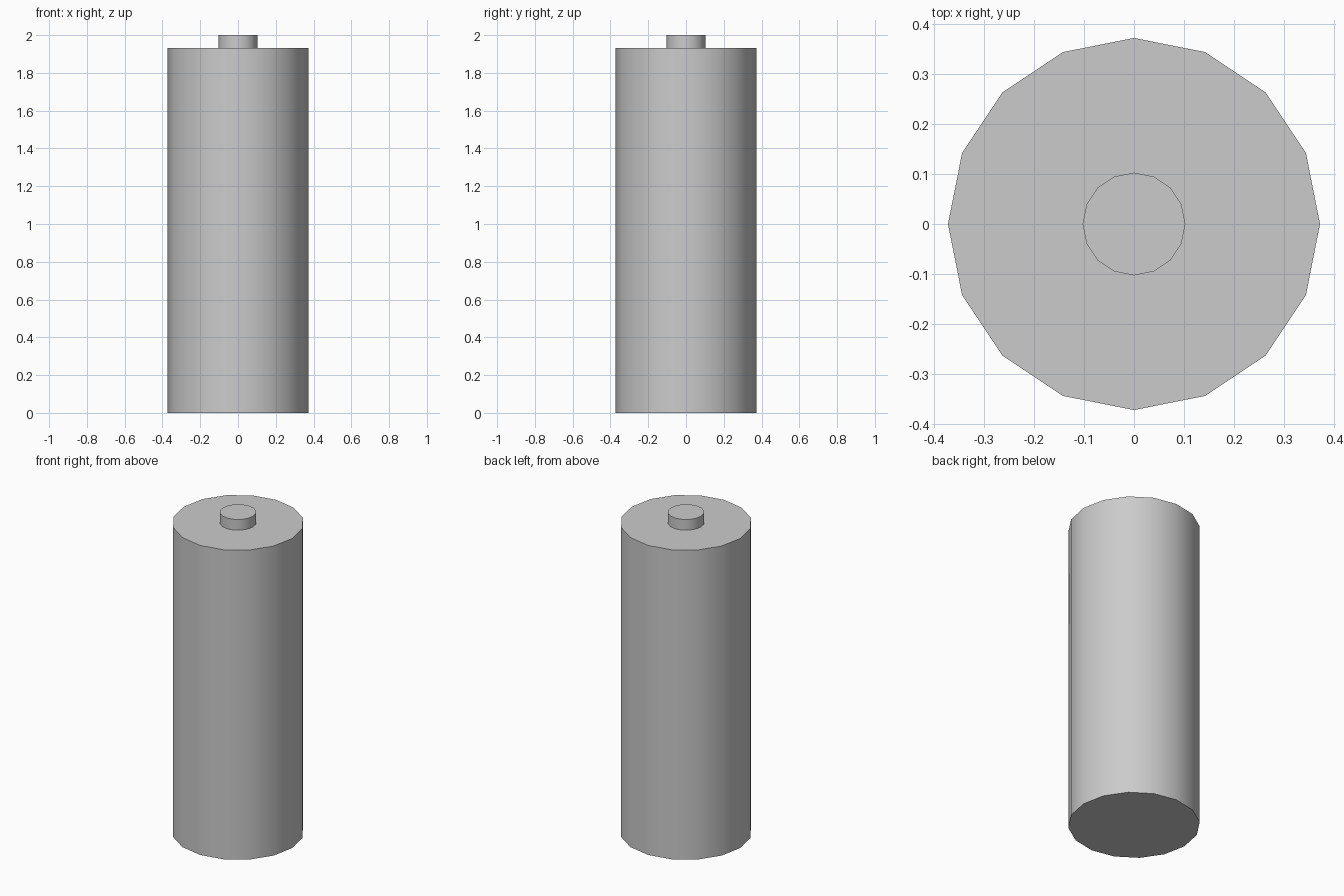
import bpy
import math

if "Cube" in bpy.data.objects:
    bpy.data.objects.remove(bpy.data.objects["Cube"])

SIDES = 16
BODY_TOP = 1.933


def cylinder(name, radius, z0, z1):
    bpy.ops.mesh.primitive_cylinder_add(
        vertices=SIDES, radius=radius, depth=z1 - z0,
        location=(0, 0, (z0 + z1) / 2))
    obj = bpy.context.object
    obj.name = name
    bpy.ops.object.shade_smooth_by_angle(angle=math.radians(30))
    return obj


# Main battery casing
cylinder("battery_body", 0.373, 0.0, BODY_TOP)

# Raised contact on top
cylinder("top_terminal", 0.103, BODY_TOP, 2.0)
